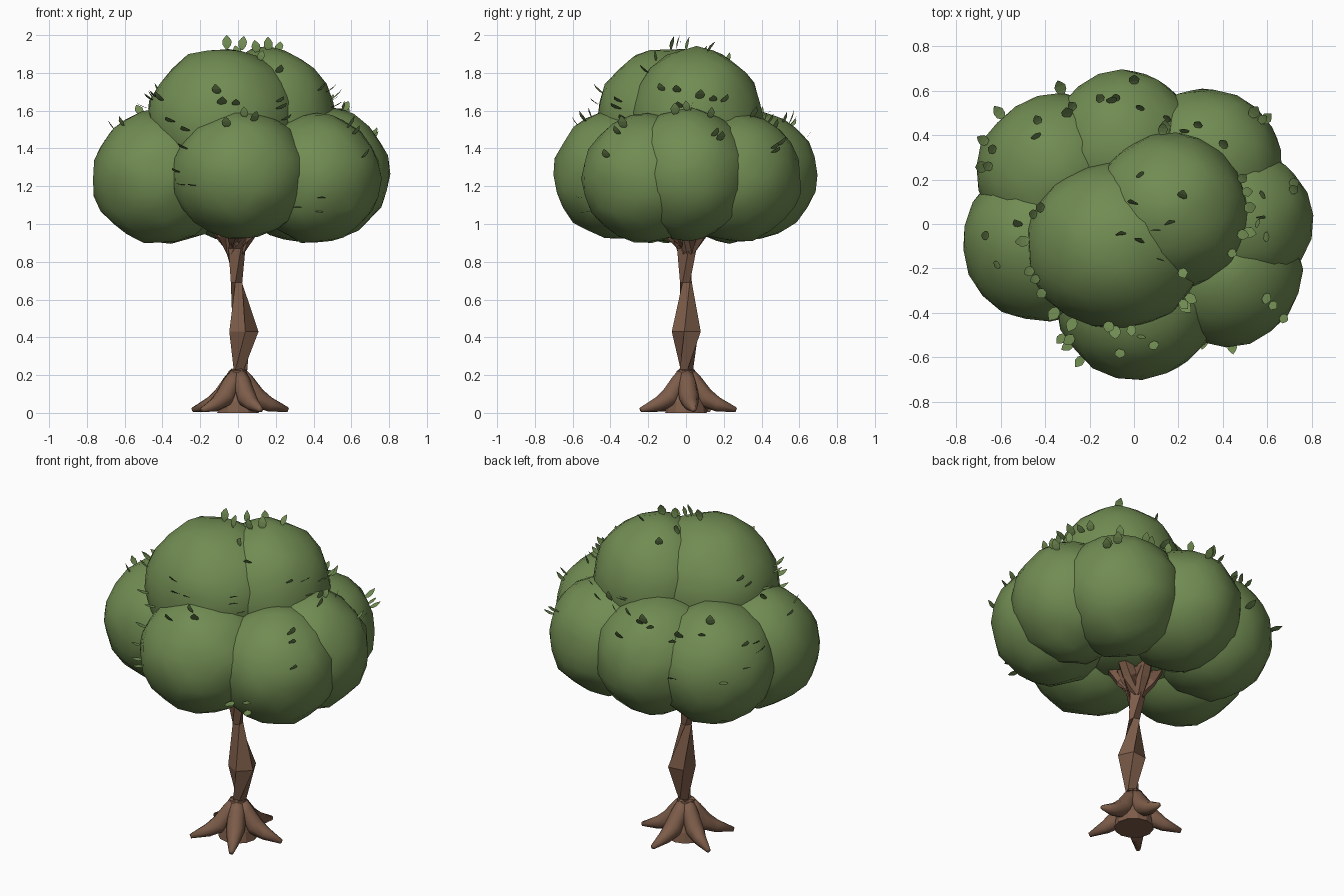
import bpy, bmesh, math, random
from mathutils import Vector, Matrix
from mathutils.bvhtree import BVHTree

if "Cube" in bpy.data.objects:
    bpy.data.objects.remove(bpy.data.objects["Cube"])

random.seed(7)


def material(name, rgb):
    m = bpy.data.materials.new(name)
    m.diffuse_color = (*rgb, 1)
    m.use_nodes = True
    m.node_tree.nodes["Principled BSDF"].inputs["Base Color"].default_value = m.diffuse_color
    return m


GREEN = material("leaf green", (0.165, 0.262, 0.085))
BROWN = material("bark brown", (0.205, 0.108, 0.067))


def finish(bm, name, mat, smooth):
    bmesh.ops.recalc_face_normals(bm, faces=bm.faces)
    me = bpy.data.meshes.new(name)
    for f in bm.faces:
        f.smooth = smooth
    bm.to_mesh(me)
    bm.free()
    me.materials.append(mat)
    ob = bpy.data.objects.new(name, me)
    bpy.context.collection.objects.link(ob)
    return ob


def tube(bm, rings, sides, twist=0.0):
    """Loft circles (centre, radius, axis direction) into a capped tube."""
    loops = []
    for i, (c, r, d) in enumerate(rings):
        q = Vector(d).to_track_quat('Z', 'Y')
        loops.append([bm.verts.new(Vector(c) + q @ Vector((
            r * math.cos(2 * math.pi * k / sides + twist * i),
            r * math.sin(2 * math.pi * k / sides + twist * i), 0)))
            for k in range(sides)])
    for a, b in zip(loops, loops[1:]):
        for k in range(sides):
            n = (k + 1) % sides
            bm.faces.new((a[k], a[n], b[n], b[k]))
    bm.faces.new(loops[0][::-1])
    bm.faces.new(loops[-1])


UP = (0, 0, 1)

# Twisted faceted trunk
bm = bmesh.new()
tube(bm, [((0.01, 0, 0.15), 0.045, UP), ((0.012, 0, 0.23), 0.038, UP),
          ((0.028, 0.006, 0.43), 0.082, UP), ((-0.005, 0, 0.69), 0.033, UP),
          ((-0.015, 0, 0.87), 0.056, UP), ((-0.015, 0, 0.98), 0.125, UP)], 5, 0.85)
finish(bm, "trunk", BROWN, False)

# Flared foot of the trunk
bm = bmesh.new()
tube(bm, [((0, 0, 0), 0.11, UP), ((0, 0, 0.06), 0.10, UP),
          ((0, 0, 0.14), 0.068, UP), ((0, 0, 0.225), 0.048, UP)], 12)
finish(bm, "trunk_foot", BROWN, False)

# Five roots spread as a star
bm = bmesh.new()
path = [(0.015, 0.205, 0.038), (0.05, 0.15, 0.05), (0.10, 0.08, 0.054),
        (0.17, 0.045, 0.038), (0.268, 0.016, 0.013)]
for k in range(5):
    a = math.radians(72 * k + 9)
    ca, sa = math.cos(a), math.sin(a)
    tube(bm, [((r * ca, r * sa, z), w, (ca, sa, -0.8 if i < 3 else -0.3))
              for i, (r, z, w) in enumerate(path)], 8)
finish(bm, "roots", BROWN, True)

# Branches fanning into the canopy
bm = bmesh.new()
for k in range(6):
    a = math.radians(60 * k + 20)
    ca, sa = math.cos(a), math.sin(a)
    tube(bm, [((0.015 * ca - 0.015, 0.015 * sa, 0.84), 0.03, UP),
              ((0.07 * ca - 0.015, 0.07 * sa, 0.95), 0.045, (ca, sa, 1.5)),
              ((0.18 * ca, 0.18 * sa, 1.12), 0.04, (ca, sa, 1.5))], 6)
finish(bm, "branches", BROWN, False)

# Canopy: seven lower clumps in a ring, two upper ones and a core (centre, radii)
clumps = [((0.015, -0.345, 1.26), (0.37, 0.36, 0.345)),
          ((0.415, -0.205, 1.24), (0.34, 0.345, 0.345)),
          ((0.465, 0.015, 1.265), (0.34, 0.335, 0.35)),
          ((0.32, 0.265, 1.25), (0.35, 0.35, 0.345)),
          ((-0.045, 0.335, 1.26), (0.345, 0.36, 0.345)),
          ((-0.355, 0.23, 1.25), (0.355, 0.355, 0.35)),
          ((-0.415, -0.08, 1.25), (0.36, 0.36, 0.355)),
          ((-0.08, -0.10, 1.54), (0.405, 0.38, 0.395)),
          ((0.16, 0.055, 1.55), (0.36, 0.355, 0.385)),
          ((0, 0, 1.22), (0.38, 0.38, 0.24))]
bm = bmesh.new()
for c, r in clumps:
    made = bmesh.ops.create_icosphere(bm, subdivisions=3, radius=1)["verts"]
    spin = Matrix.Rotation(random.uniform(0, 6), 3, 'Z')
    for v in made:
        p = spin @ v.co
        p *= random.uniform(0.97, 1.02)
        v.co = Vector(c) + Vector([p[i] * r[i] for i in range(3)])
tree = BVHTree.FromBMesh(bm)
finish(bm, "canopy", GREEN, True)

# Loose leaves standing out of the canopy in small groups
bm = bmesh.new()


def leaf(base, out, size):
    side = Vector((0, 0, 1)).cross(out)
    if abs(out.z) > 0.85:
        side = Vector((1, random.uniform(-0.5, 0.5), 0))
    side = (side - out * side.dot(out)).normalized()
    bend = out.cross(side)
    left, right = [], []
    for t, w in ((0, 0.06), (0.3, 0.3), (0.6, 0.33), (0.85, 0.16), (1, 0.01)):
        c = base + out * size * t + bend * size * 0.25 * t * t
        left.append(bm.verts.new(c - side * w * size))
        right.append(bm.verts.new(c + side * w * size))
    for i in range(4):
        bm.faces.new((left[i], right[i], right[i + 1], left[i + 1]))


def grow(origin, direction, count, spread):
    for _ in range(count):
        d = (direction + Vector([random.gauss(0, spread) for _ in "xyz"])).normalized()
        hit, normal, _, _ = tree.ray_cast(origin + d * 2, -d)
        if hit:
            out = (normal + d * 0.5 + Vector([random.gauss(0, 0.15) for _ in "xyz"])).normalized()
            size = random.uniform(0.06, 0.08)
            if hit.z + out.z * size < 1.985:
                leaf(hit - out * 0.008, out, size)


middle = Vector((0, 0, 1.3))
for k in range(22):
    a = k * 2.4
    grow(middle, Vector((math.cos(a), math.sin(a), random.uniform(-0.3, 0.8))), 3, 0.12)
grow(middle, Vector((0.05, -0.05, 1)), 12, 0.16)
for x, y, z in ((-0.06, -0.05, 1.925), (0.16, 0.0, 1.915), (0.02, -0.08, 1.92)):
    leaf(Vector((x, y, z)), Vector((0.05, 0, 1)).normalized(), 0.075)
finish(bm, "loose_leaves", GREEN, False)
